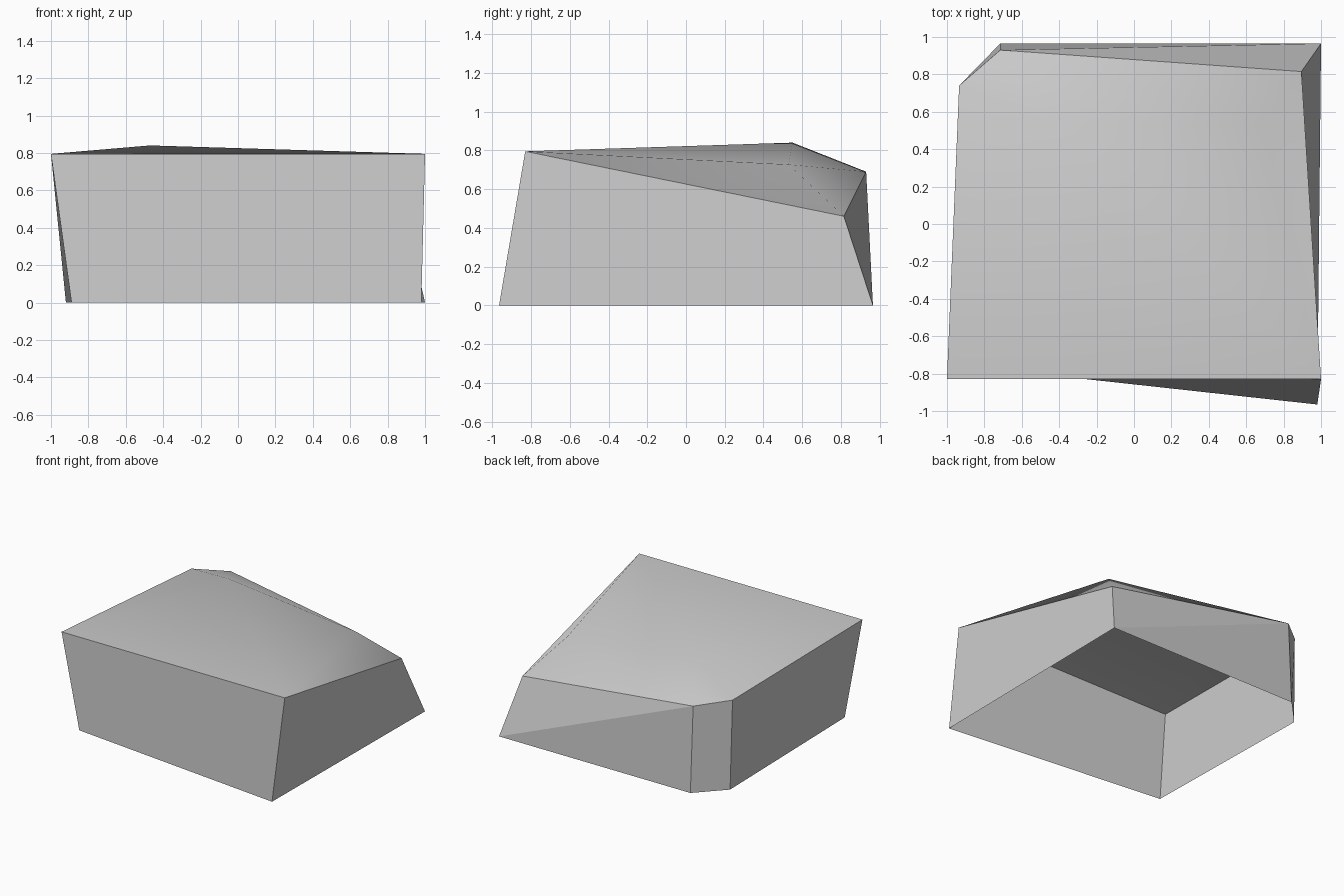
import bpy
import bmesh

cube = bpy.data.objects.get("Cube")
if cube:
    bpy.data.objects.remove(cube, do_unlink=True)

# Single stone grey
grey = bpy.data.materials.new("stone_grey")
grey.use_nodes = True
colour = (0.6, 0.6, 0.6, 1)
grey.diffuse_color = colour
grey.node_tree.nodes["Principled BSDF"].inputs["Base Color"].default_value = colour
grey.node_tree.nodes["Principled BSDF"].inputs["Roughness"].default_value = 0.8

# Outlines run counter-clockwise: front right side, front left side, back left, chamfer
base_outline = [(-0.89, -0.76, 0), (0.98, -0.965, 0), (1, 0.965, 0),
                (-0.715, 0.965, 0), (-0.92, 0.75, 0)]
rim_outline = [(-1, -0.83, 0.795), (1, -0.83, 0.795), (0.895, 0.815, 0.46),
               (-0.715, 0.93, 0.69), (-0.935, 0.74, 0.725)]

bm = bmesh.new()
base = [bm.verts.new(p) for p in base_outline]
rim = [bm.verts.new(p) for p in rim_outline]
peak = bm.verts.new((-0.47, 0.55, 0.84))
shoulder = bm.verts.new((0.69, 0.53, 0.727))

# Flat walls, open underneath; the warped back wall folds along its diagonal
for i in range(len(base)):
    j = (i + 1) % len(base)
    if i == 2:
        bm.faces.new((base[i], base[j], rim[j]))
        bm.faces.new((base[i], rim[j], rim[i]))
    else:
        bm.faces.new((base[i], base[j], rim[j], rim[i]))

# Softly shaded top, raised around two inner points
front_left, front_right, back_right, back_left, side = rim
for tri in ((front_left, front_right, peak), (front_right, shoulder, peak),
            (front_right, back_right, shoulder), (shoulder, back_right, back_left),
            (shoulder, back_left, peak), (peak, back_left, side),
            (peak, side, front_left)):
    bm.faces.new(tri).smooth = True

# Keep the rim crisp
for a, b in zip(rim, rim[1:] + rim[:1]):
    bm.edges.get((a, b)).smooth = False

mesh = bpy.data.meshes.new("rock_block")
bm.to_mesh(mesh)
bm.free()
mesh.materials.append(grey)
rock = bpy.data.objects.new("rock_block", mesh)
bpy.context.collection.objects.link(rock)
